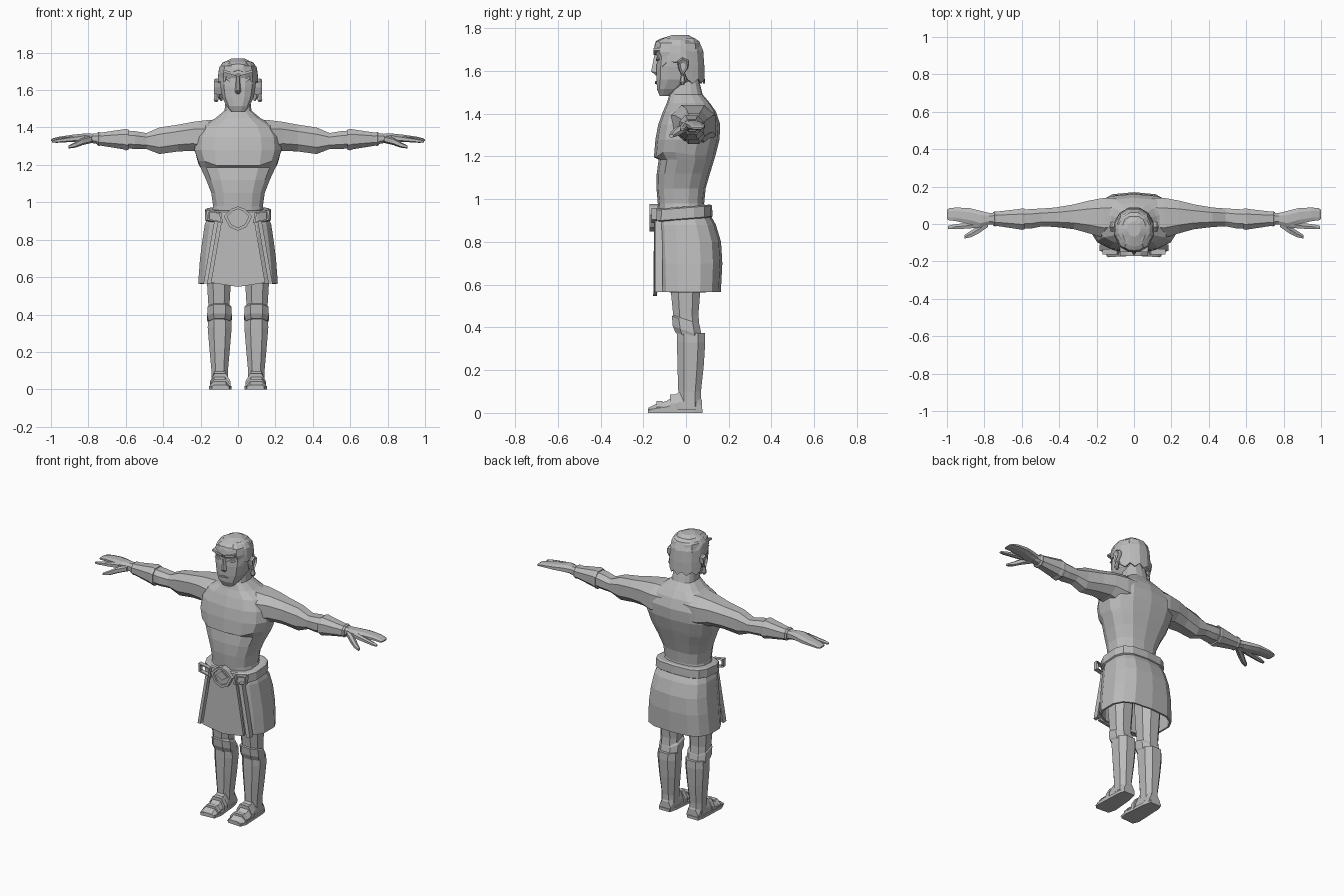
import bpy, bmesh, math
from mathutils import Vector

stone = bpy.data.materials.new("plain grey")
stone.diffuse_color = (0.5, 0.5, 0.5, 1)


def finish(name, bm, mirror=False, thick=0):
    bmesh.ops.recalc_face_normals(bm, faces=bm.faces)
    me = bpy.data.meshes.new(name)
    bm.to_mesh(me)
    bm.free()
    me.materials.append(stone)
    ob = bpy.data.objects.new(name, me)
    bpy.context.collection.objects.link(ob)
    if thick:
        m = ob.modifiers.new("thickness", "SOLIDIFY")
        m.thickness, m.offset = thick, -1
    if mirror:
        m = ob.modifiers.new("mirror", "MIRROR")
        m.use_mirror_merge = False
    return ob


def loft(name, rings, mirror=False, caps=True, thick=0):
    """Skin a list of equal-length point rings."""
    bm = bmesh.new()
    vs = [[bm.verts.new(p) for p in r] for r in rings]
    n = len(vs[0])
    for a, b in zip(vs, vs[1:]):
        for i in range(n):
            j = (i + 1) % n
            bm.faces.new((a[i], a[j], b[j], b[i]))
    if caps:
        bm.faces.new(vs[0])
        bm.faces.new(vs[-1])
    return finish(name, bm, mirror, thick)


def sect(n, power=0.8, turn=0.5):
    """Unit rounded-box outline."""
    out = []
    for i in range(n):
        a = 2 * math.pi * (i + turn) / n
        c, s = math.cos(a), math.sin(a)
        out.append((math.copysign(abs(c) ** power, c), math.copysign(abs(s) ** power, s)))
    m = max(abs(p[0]) for p in out)
    k = max(abs(p[1]) for p in out)
    return [(p[0] / m, p[1] / k) for p in out]


def upright(rows, n=12, power=0.8, cx=0, tilt=0):
    """Rows are z, half width, front y, back y."""
    rings = []
    for z, w, f, b in rows:
        ring = []
        for u, v in sect(n, power):
            y = (f + b) / 2 + v * (b - f) / 2
            ring.append((cx + u * w, y, z + tilt * y))
        rings.append(ring)
    return rings


def sideways(rows, n=8, power=0.8):
    """Rows are x, front y, back y, low z, high z."""
    return [[(x, (f + b) / 2 + u * (b - f) / 2, (l + h) / 2 + v * (h - l) / 2)
             for u, v in sect(n, power)] for x, f, b, l, h in rows]


def plate(name, pts, y0, y1, mirror=False):
    """Front-facing outline extruded from y0 to y1."""
    return loft(name, [[(x, y, z) for x, z in pts] for y in (y0, y1)], mirror)


def frame(name, pts, cx, cz, k, y0, y1, mirror=False):
    """Raised rim around an outline."""
    inner = [(cx + (x - cx) * k, cz + (z - cz) * k) for x, z in pts]
    seq = [(pts, y1), (pts, y0), (inner, y0), (inner, y1)]
    return loft(name, [[(x, y, z) for x, z in p] for p, y in seq], mirror, caps=False)


# Torso with chest shelf, waist and sloping neck
torso = loft("torso", upright([
    (0.90, 0.150, -0.125, 0.100), (0.98, 0.133, -0.132, 0.085), (1.05, 0.143, -0.138, 0.092),
    (1.12, 0.170, -0.137, 0.112), (1.185, 0.200, -0.128, 0.132), (1.205, 0.212, -0.150, 0.138),
    (1.28, 0.232, -0.143, 0.157), (1.35, 0.225, -0.130, 0.160), (1.41, 0.190, -0.108, 0.140),
    (1.45, 0.120, -0.090, 0.112), (1.49, 0.072, -0.078, 0.078), (1.58, 0.062, -0.060, 0.055)],
    n=14, power=0.75))
# Chest fold and spine ridge
for v in torso.data.vertices:
    if 1.195 < v.co.z < 1.21 and v.co.y < -0.05:
        v.co.z += 0.015 if abs(v.co.x) > 0.15 else -0.008

# Arms
loft("arm", sideways([
    (0.06, -0.06, 0.140, 1.25, 1.440), (0.16, -0.075, 0.140, 1.25, 1.440),
    (0.24, -0.050, 0.125, 1.275, 1.430), (0.32, -0.028, 0.105, 1.272, 1.415),
    (0.42, -0.016, 0.088, 1.258, 1.400), (0.49, -0.012, 0.083, 1.285, 1.370),
    (0.55, -0.024, 0.080, 1.285, 1.380), (0.61, -0.022, 0.075, 1.290, 1.385),
    (0.74, -0.005, 0.060, 1.310, 1.368), (0.79, 0.000, 0.058, 1.318, 1.366)]), True)
# Wrist guard
loft("wrist_guard", sideways([
    (0.585, -0.030, 0.082, 1.279, 1.388), (0.60, -0.031, 0.083, 1.278, 1.393),
    (0.615, -0.028, 0.080, 1.284, 1.390), (0.735, -0.010, 0.066, 1.303, 1.372),
    (0.745, -0.013, 0.068, 1.301, 1.376), (0.755, -0.008, 0.062, 1.308, 1.370)]), True)
# Hand: palm with joined fingers, pointing finger, thumb
loft("palm_and_fingers", sideways([
    (0.77, 0.000, 0.058, 1.320, 1.366), (0.82, -0.018, 0.070, 1.322, 1.368),
    (0.88, 0.000, 0.085, 1.326, 1.362), (0.95, 0.015, 0.088, 1.328, 1.352),
    (0.99, 0.020, 0.084, 1.326, 1.342), (1.00, 0.028, 0.075, 1.328, 1.336)]), True)
loft("pointing_finger", sideways([
    (0.83, -0.020, 0.020, 1.325, 1.362), (0.90, -0.025, 0.006, 1.322, 1.350),
    (0.97, -0.028, -0.004, 1.318, 1.338), (0.995, -0.026, -0.010, 1.320, 1.330)], 6), True)
loft("thumb", sideways([
    (0.78, -0.015, 0.025, 1.318, 1.358), (0.83, -0.050, -0.005, 1.306, 1.345),
    (0.87, -0.070, -0.035, 1.292, 1.322), (0.905, -0.078, -0.058, 1.288, 1.304)], 6), True)

# Head
loft("head", upright([
    (1.482, 0.035, -0.122, -0.080), (1.515, 0.062, -0.136, -0.020), (1.56, 0.084, -0.138, 0.040),
    (1.62, 0.094, -0.138, 0.060), (1.665, 0.097, -0.134, 0.066), (1.69, 0.096, -0.145, 0.068),
    (1.73, 0.088, -0.138, 0.062), (1.755, 0.060, -0.100, 0.040)], n=12, power=0.7))
# Nose, brows, eyes, mouth
loft("nose", [[(-0.010, -0.13, 1.675), (0.010, -0.13, 1.675), (0.004, -0.148, 1.675), (-0.004, -0.148, 1.675)],
              [(-0.020, -0.13, 1.590), (0.020, -0.13, 1.590), (0.006, -0.163, 1.598), (-0.006, -0.163, 1.598)],
              [(-0.012, -0.13, 1.578), (0.012, -0.13, 1.578), (0.005, -0.142, 1.580), (-0.005, -0.142, 1.580)]])
plate("brow", [(0.010, 1.676), (0.078, 1.695), (0.076, 1.708), (0.010, 1.690)], -0.151, -0.11, True)
plate("eye", [(0.022, 1.652), (0.045, 1.646), (0.068, 1.656), (0.045, 1.663)], -0.141, -0.12, True)
plate("mouth", [(-0.030, 1.546), (0, 1.540), (0.030, 1.546), (0, 1.553)], -0.144, -0.12)

# Hair: locks falling from the crown to a jagged hem
bm = bmesh.new()
N = 24
cols = []
for i in range(N):
    a = 2 * math.pi * i / N
    s, c = math.sin(a), -math.cos(a)          # angle measured from the face
    side = abs(math.atan2(s, -c))
    if side < 0.75:
        hem = 1.722 - 0.012 * (i % 2)
    elif side < 1.3:
        hem = 1.66 - 0.03 * (i % 2)
    elif side < 1.75:
        hem = 1.655
    else:
        hem = 1.555 + 0.022 * (i % 2)
    col = []
    for t, r in ((0, 0.35), (0.07, 0.80), (0.30, 0.98), (0.65, 1.03), (1, 1.05)):
        z = 1.768 - (1.768 - hem) * t - 0.014 * (r > 0.7)
        ridge = 1 + 0.025 * (i % 2)
        y = -0.025 + c * r * ridge * (0.118 if c < 0 else 0.108)
        col.append(bm.verts.new((s * r * ridge * 0.103, y, z)))
    cols.append(col)
for i in range(N):
    a, b = cols[i], cols[(i + 1) % N]
    for k in range(4):
        bm.faces.new((a[k], b[k], b[k + 1], a[k + 1]))
bm.faces.new([c[0] for c in cols])
finish("hair", bm, thick=0.008)

# Ears and earrings
loft("ear", [[(x, -0.012 + y * k, 1.615 + z * k) for y, z in
              ((-0.025, 0.0), (-0.03, 0.03), (-0.005, 0.048), (0.025, 0.035), (0.022, 0.0), (-0.008, -0.045))]
             for x, k in ((0.085, 0.8), (0.118, 1), (0.128, 0.85), (0.118, 0.5))], True)
loft("earring", upright([(1.535, 0.006, -0.022, -0.010), (1.548, 0.013, -0.030, -0.002),
                         (1.572, 0.010, -0.026, -0.006), (1.59, 0.004, -0.02, -0.012)], 6, cx=0.117), True)

# Kilt
loft("kilt", upright([
    (0.93, 0.160, -0.135, 0.112), (0.88, 0.178, -0.142, 0.140), (0.80, 0.190, -0.143, 0.164),
    (0.70, 0.203, -0.140, 0.170), (0.565, 0.213, -0.135, 0.163)], 14, 0.7), caps=False, thick=0.012)
# Kilt front panels
loft("front_panel", [[(-0.085, y, 0.92), (0.085, y, 0.92), (0.145, y - 0.002, 0.57),
                      (0, y - 0.004, 0.548), (-0.145, y - 0.002, 0.57)] for y in (-0.150, -0.132)])
loft("side_panel_edge", [[(x, y, z) for x, y in ((w, -0.149), (w + 0.022, -0.144), (w + 0.022, -0.11), (w, -0.12))]
                         for w, z in ((0.105, 0.90), (0.163, 0.565))], True)

# Belt, buckle and belt plates
loft("belt", upright([(0.905, 0.168, -0.148, 0.118), (0.91, 0.177, -0.153, 0.124),
                      (0.96, 0.175, -0.151, 0.122), (0.966, 0.162, -0.144, 0.112)], 14, 0.65, tilt=0.08))
hexa = [(0, 0.848), (0.045, 0.868), (0.076, 0.925), (0.035, 0.965), (0, 0.978),
        (-0.035, 0.965), (-0.076, 0.925), (-0.045, 0.868)]
plate("buckle", hexa, -0.158, -0.13)
frame("buckle_rim", hexa, 0, 0.918, 0.76, -0.170, -0.15)
plate("buckle_gem", [(0, 0.892), (0.040, 0.920), (0, 0.952), (-0.040, 0.920)], -0.165, -0.15)
quad = [(0.080, 0.888), (0.166, 0.905), (0.168, 0.958), (0.090, 0.945)]
frame("belt_plate_rim", quad, 0.126, 0.924, 0.72, -0.162, -0.135, True)

# Legs
loft("leg", upright([
    (0.80, 0.070, -0.085, 0.085), (0.56, 0.063, -0.070, 0.066), (0.46, 0.057, -0.060, 0.058),
    (0.37, 0.055, -0.045, 0.066)], 8, cx=0.102), True)
# Knee guard with slanted rim
loft("knee_guard", upright([(0.36, 0.058, -0.050, 0.070), (0.385, 0.066, -0.062, 0.074),
                            (0.43, 0.064, -0.066, 0.064), (0.442, 0.056, -0.055, 0.056)],
                           8, cx=0.099, tilt=-0.35), True)
# Shin guards
loft("shin_guard", upright([
    (0.03, 0.044, -0.036, 0.070), (0.10, 0.044, -0.036, 0.070), (0.22, 0.055, -0.040, 0.083),
    (0.33, 0.064, -0.042, 0.090), (0.375, 0.062, -0.042, 0.088)], 8, cx=0.098), True)

# Feet: cross-sections from toe to heel
rows = [(-0.175, 0.040, 0.056, 0.024), (-0.14, 0.036, 0.060, 0.042), (-0.09, 0.032, 0.058, 0.056),
        (-0.05, 0.030, 0.055, 0.085), (-0.03, 0.030, 0.052, 0.100), (0.05, 0.028, 0.048, 0.10),
        (0.074, 0.026, 0.044, 0.06)]
loft("foot", [[(0.095 - wi, y, 0.012), (0.095 + wo, y, 0.012), (0.095 + wo, y, h * 0.5),
               (0.095 + wo * 0.6, y, h), (0.095 - wi * 0.6, y, h), (0.095 - wi, y, h * 0.5)]
              for y, wi, wo, h in [(a, b + 0.012, c - 0.004, d) for a, b, c, d in rows]], True)
sole = [(0.048, -0.172), (0.14, -0.178), (0.156, -0.14), (0.148, 0.04), (0.138, 0.078),
        (0.062, 0.078), (0.048, 0.02), (0.036, -0.12)]
loft("sole", [[(x, y, z) for x, y in sole] for z in (0, 0.018)], True)
# Sandal straps
for i, (y, h) in enumerate(((-0.125, 0.050), (-0.062, 0.080))):
    loft("strap_%d" % (i + 1), [[(0.095 + u * 0.054, yy, 0.012), (0.095 + u * 0.054, yy, h * 0.55),
                                 (0.095 + u * 0.030, yy, h + 0.006), (0.095 - u * 0.030, yy, h + 0.006),
                                 (0.095 - u * 0.054, yy, h * 0.55), (0.095 - u * 0.054, yy, 0.012)]
                                for yy, u in ((y - 0.014, 1), (y + 0.014, 1))], True)
